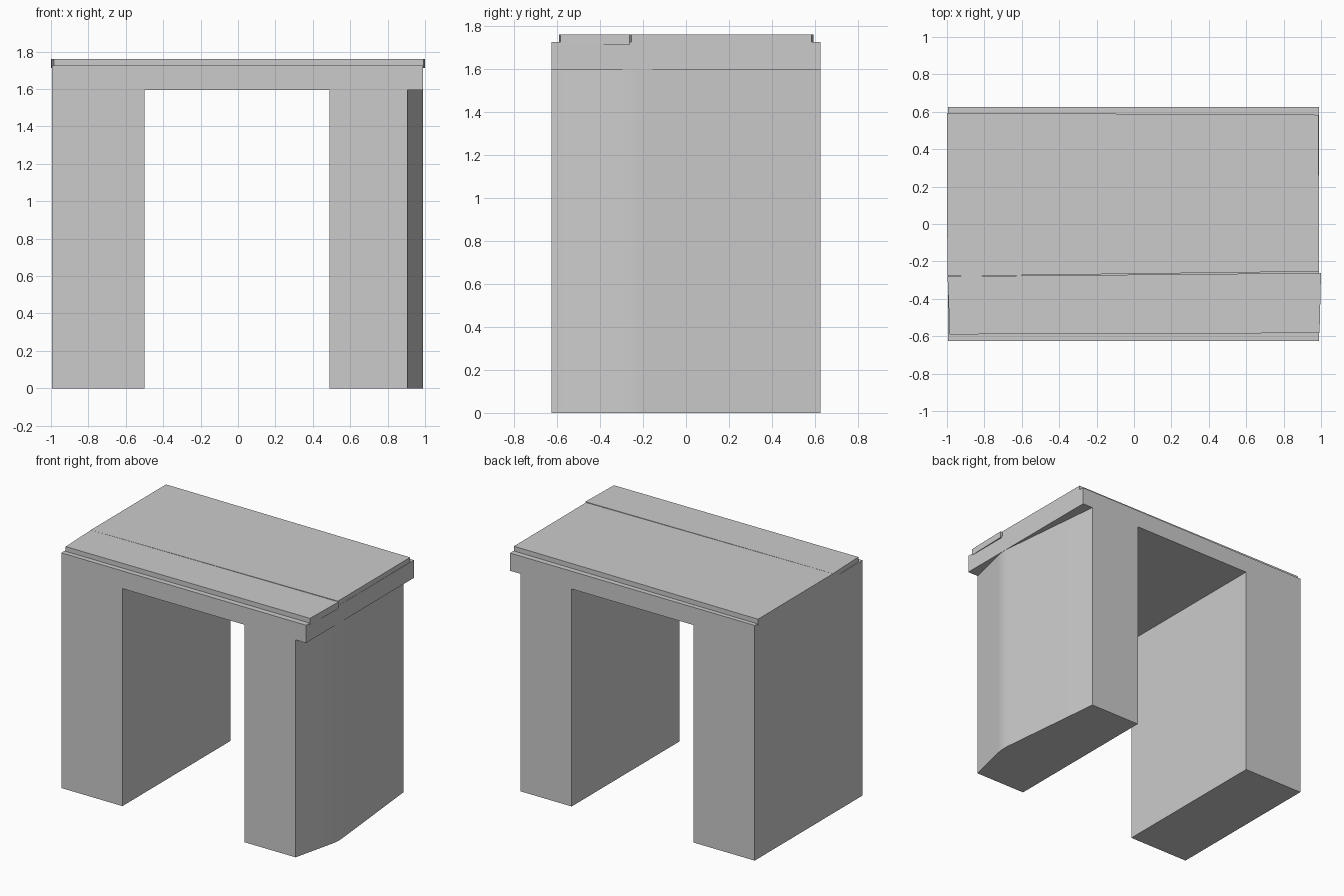
import bpy, bmesh, math
from mathutils import Vector

if "Cube" in bpy.data.objects:
    bpy.data.objects.remove(bpy.data.objects["Cube"])


def prism(name, outline, z0, z1):
    """Extrude a counter-clockwise xy outline from z0 to z1."""
    bm = bmesh.new()
    face = bm.faces.new([bm.verts.new((x, y, z0)) for x, y in outline])
    geom = bmesh.ops.extrude_face_region(bm, geom=[face])["geom"]
    top = [g for g in geom if isinstance(g, bmesh.types.BMVert)]
    bmesh.ops.translate(bm, verts=top, vec=(0, 0, z1 - z0))
    bmesh.ops.recalc_face_normals(bm, faces=bm.faces)
    mesh = bpy.data.meshes.new(name)
    bm.to_mesh(mesh)
    bm.free()
    obj = bpy.data.objects.new(name, mesh)
    bpy.context.collection.objects.link(obj)
    return obj


def rect(x0, x1, y0, y1):
    return [(x0, y0), (x1, y0), (x1, y1), (x0, y1)]


def rounded_corner(a, corner, b, length, steps=6):
    """Soften a corner between the edges a-corner and corner-b."""
    a, c, b = Vector(a), Vector(corner), Vector(b)
    p = c + (a - c).normalized() * length
    q = c + (b - c).normalized() * length
    return [tuple(p.lerp(c, i / steps).lerp(c.lerp(q, i / steps), i / steps))
            for i in range(steps + 1)]


D = 0.625          # half depth
LEG_TOP = 1.595
SLAB_TOP = 1.725

# Plain left pier
prism("left_pier", rect(-0.995, -0.5, -D, D), 0, LEG_TOP)

# Right pier: outer side tapers to a softened vertical ridge
front, ridge, back = (0.905, -D), (0.993, -0.255), (0.905, D)
outline = [(0.49, -D), front, *rounded_corner(front, ridge, back, 0.06), back, (0.49, D)]
right_pier = prism("right_pier", outline, 0, LEG_TOP)
bpy.context.view_layer.objects.active = right_pier
right_pier.select_set(True)
bpy.ops.object.shade_smooth_by_angle(angle=math.radians(30))

# Lintel slab spanning both piers
prism("lintel", rect(-0.995, 0.99, -D, D), LEG_TOP, SLAB_TOP)

# Two slightly skewed top boards, let into the lintel
prism("front_board",
      [(-0.985, -0.59), (0.992, -0.583), (1.0, -0.262), (-0.997, -0.28)],
      1.712, 1.76)
prism("back_board",
      [(-0.998, -0.279), (0.989, -0.254), (0.987, 0.584), (-1.0, 0.594)],
      1.712, 1.76)
